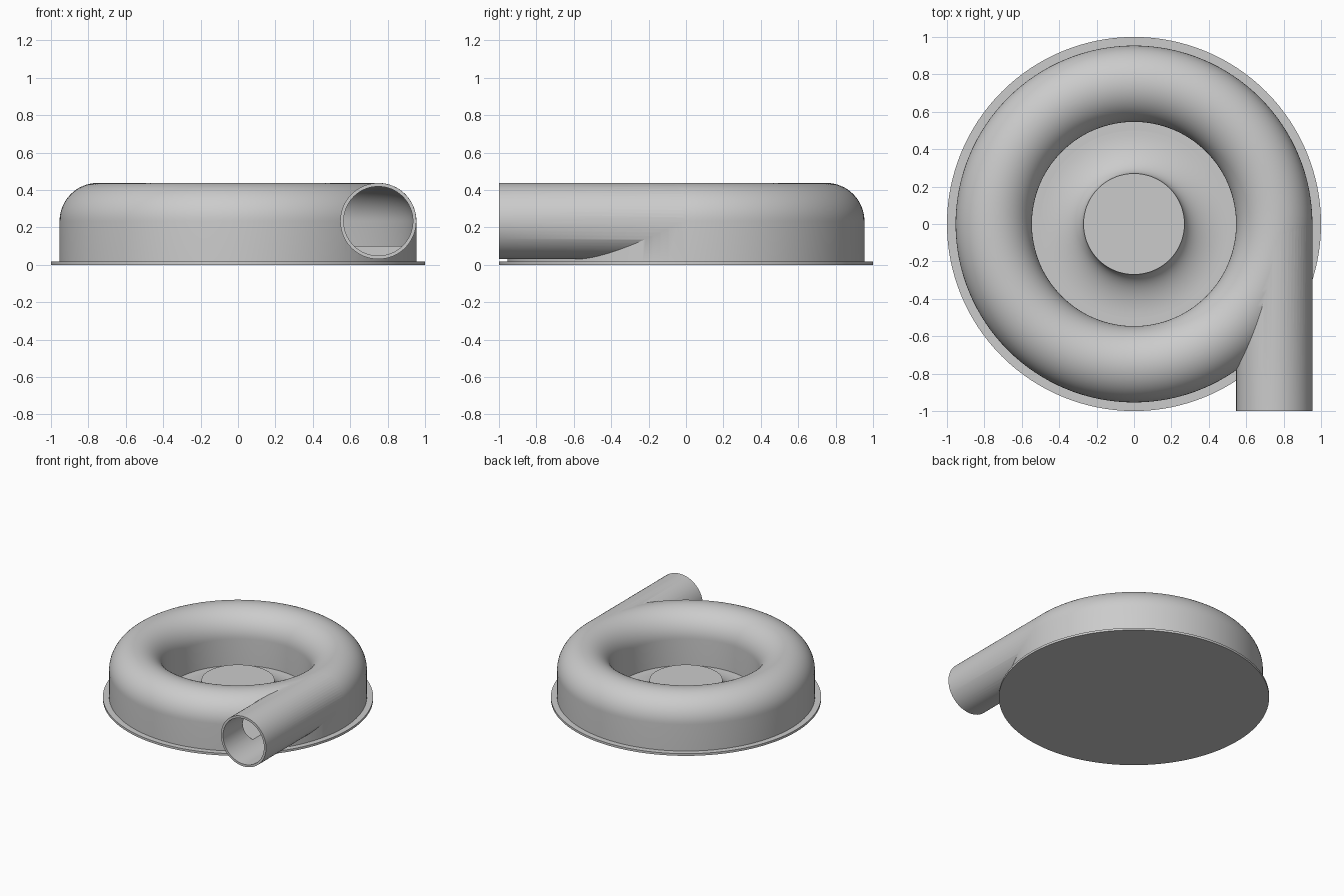
import bpy
import bmesh
from math import sin, cos, pi

cube = bpy.data.objects.get("Cube")
if cube:
    bpy.data.objects.remove(cube, do_unlink=True)

SEGMENTS = 128
RING_R, RING_Z, TUBE_R, WALL = 0.75, 0.234, 0.204, 0.018
PLATE_TOP = 0.018

grey = bpy.data.materials.new("plain grey")
grey.use_nodes = True
grey.diffuse_color = (0.6, 0.6, 0.6, 1)
grey.node_tree.nodes["Principled BSDF"].inputs["Base Color"].default_value = grey.diffuse_color


def finish(name, bm):
    bmesh.ops.recalc_face_normals(bm, faces=bm.faces)
    mesh = bpy.data.meshes.new(name)
    bm.to_mesh(mesh)
    bm.free()
    mesh.materials.append(grey)
    obj = bpy.data.objects.new(name, mesh)
    bpy.context.collection.objects.link(obj)
    return obj


def activate(obj):
    bpy.ops.object.select_all(action='DESELECT')
    obj.select_set(True)
    bpy.context.view_layer.objects.active = obj


def smooth(obj):
    activate(obj)
    bpy.ops.object.shade_smooth_by_angle(angle=pi / 6)


def lathe(name, profile, closed=False):
    """Revolve (radius, height) points about the z axis."""
    bm = bmesh.new()
    verts = [bm.verts.new((r, 0, z)) for r, z in profile]
    pairs = list(zip(verts, verts[1:]))
    if closed:
        pairs.append((verts[-1], verts[0]))
    edges = [bm.edges.new(p) for p in pairs]
    bmesh.ops.spin(bm, geom=verts + edges, cent=(0, 0, 0), axis=(0, 0, 1),
                   angle=2 * pi, steps=SEGMENTS, use_merge=True)
    bmesh.ops.remove_doubles(bm, verts=bm.verts, dist=0.0001)
    return finish(name, bm)


def arch(radius, bottom):
    """Cross-section with straight sides and a half-round top."""
    arc = [(RING_R + radius * cos(pi * i / 32), RING_Z + radius * sin(pi * i / 32))
           for i in range(33)]
    return [(RING_R + radius, bottom)] + arc + [(RING_R - radius, bottom)]


def rod(name, radius, y0, y1):
    """Cylinder lying along y, in line with the side of the ring."""
    bm = bmesh.new()
    rings = [[bm.verts.new((RING_R + radius * cos(2 * pi * i / 64), y,
                            RING_Z + radius * sin(2 * pi * i / 64)))
              for i in range(64)] for y in (y0, y1)]
    for i in range(64):
        j = (i + 1) % 64
        bm.faces.new((rings[0][i], rings[0][j], rings[1][j], rings[1][i]))
    for ring in rings:
        bm.faces.new(ring)
    return finish(name, bm)


def combine(target, tool, operation):
    activate(target)
    mod = target.modifiers.new(operation, 'BOOLEAN')
    mod.operation, mod.object, mod.solver = operation, tool, 'EXACT'
    bpy.ops.object.modifier_apply(modifier=mod.name)
    bpy.data.objects.remove(tool, do_unlink=True)


# Base plate
base = lathe("base_plate", [(0, 0), (1, 0), (1, PLATE_TOP), (0, PLATE_TOP)])
smooth(base)

# Central hub with a flared foot
HUB_R, HUB_TOP, FLARE = 0.27, 0.153, 0.23
flare = [(HUB_R + FLARE * (1 - cos(pi / 2 * i / 16)),
          HUB_TOP - (HUB_TOP - PLATE_TOP - 0.001) * sin(pi / 2 * i / 16)) for i in range(17)]
hub = lathe("hub", [(0, HUB_TOP)] + flare + [(HUB_R + FLARE, 0.01), (0, 0.01)])
smooth(hub)

# Hollow ring housing with a tangential outlet pipe
housing = lathe("housing", arch(TUBE_R, 0.01), closed=True)
combine(housing, rod("outlet_pipe", TUBE_R - 0.0005, -1, 0), 'UNION')
combine(housing, lathe("cavity", arch(TUBE_R - WALL, 0.1), closed=True), 'DIFFERENCE')
combine(housing, rod("outlet_bore", TUBE_R - WALL - 0.001, -1.1, -0.01), 'DIFFERENCE')
smooth(housing)
